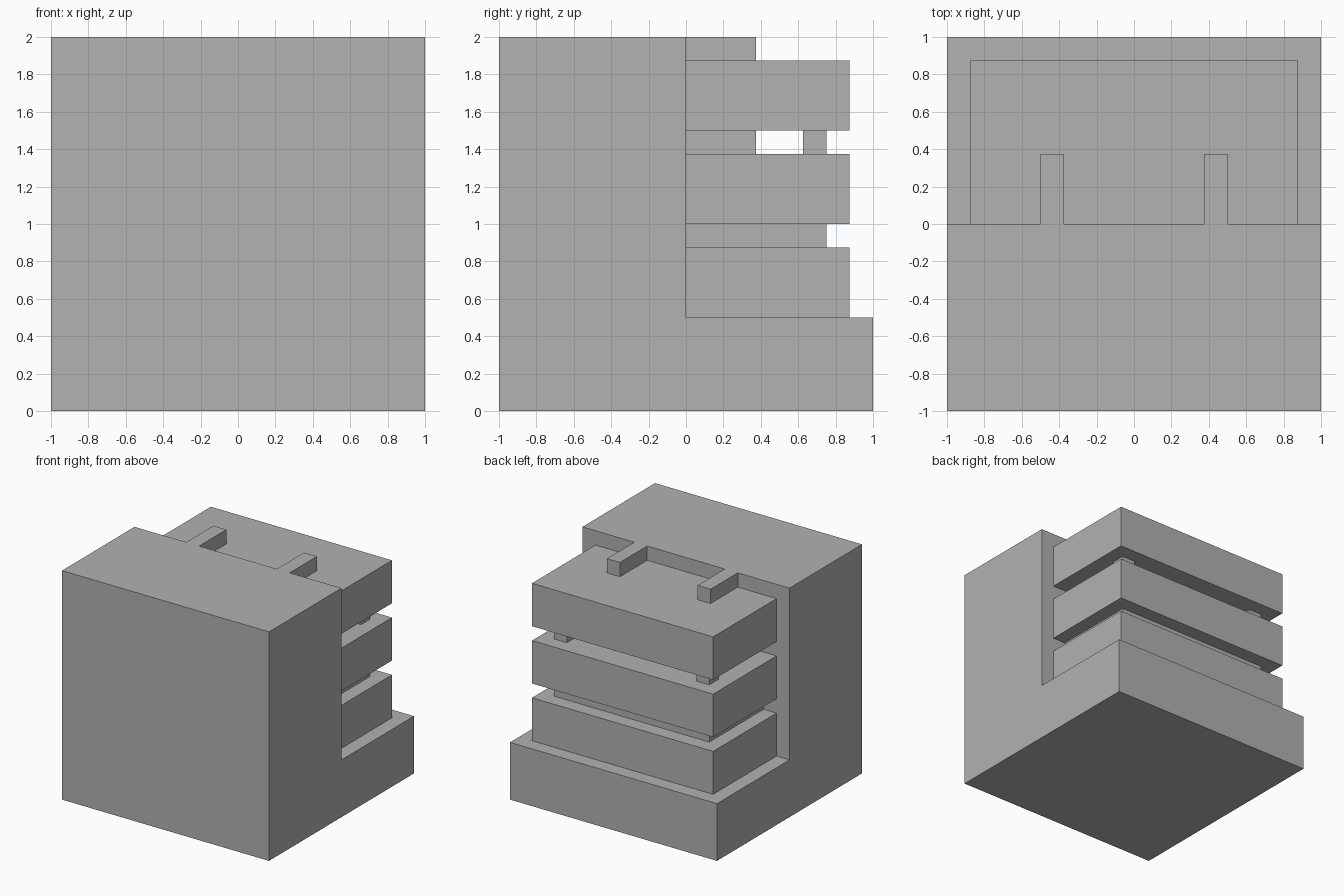
import bpy

cube = bpy.data.objects.get("Cube")
if cube:
    bpy.data.objects.remove(cube, do_unlink=True)

# Single flat colour
grey = bpy.data.materials.new("plain_grey")
grey.use_nodes = True
colour = (0.445, 0.445, 0.445, 1)
grey.diffuse_color = colour
grey.node_tree.nodes["Principled BSDF"].inputs["Base Color"].default_value = colour


def block(name, x, y, z):
    """Box spanning the given (low, high) range on each axis."""
    spans = (x, y, z)
    bpy.ops.mesh.primitive_cube_add(size=1, location=[sum(s) / 2 for s in spans])
    obj = bpy.context.object
    obj.name = name
    obj.scale = [s[1] - s[0] for s in spans]
    bpy.ops.object.transform_apply(location=False, rotation=False, scale=True)
    obj.data.materials.append(grey)
    return obj


def mirrored_pair(name, x, y, z):
    """Left block at +x and its twin on the right."""
    block("left_" + name, x, y, z)
    block("right_" + name, (-x[1], -x[0]), y, z)


# Tall front wall and low rear base
block("front_wall", (-1, 1), (-1, 0), (0, 2))
block("rear_base", (-1, 1), (0, 1), (0, 0.5))

# Stack of three slabs behind the wall
for name, bottom in (("lower", 0.5), ("middle", 1.0), ("upper", 1.5)):
    block(name + "_slab", (-0.875, 0.875), (0, 0.875), (bottom, bottom + 0.375))

# Recessed spacer between the lower and middle slabs
block("spacer", (-0.75, 0.75), (0, 0.75), (0.875, 1.0))

# Short rails from the wall, above the middle and upper slabs
for name, bottom in (("middle_rail", 1.375), ("top_rail", 1.875)):
    mirrored_pair(name, (0.375, 0.5), (0, 0.375), (bottom, bottom + 0.125))

# Corner posts holding up the upper slab
mirrored_pair("corner_post", (0.625, 0.75), (0.625, 0.75), (1.375, 1.5))
